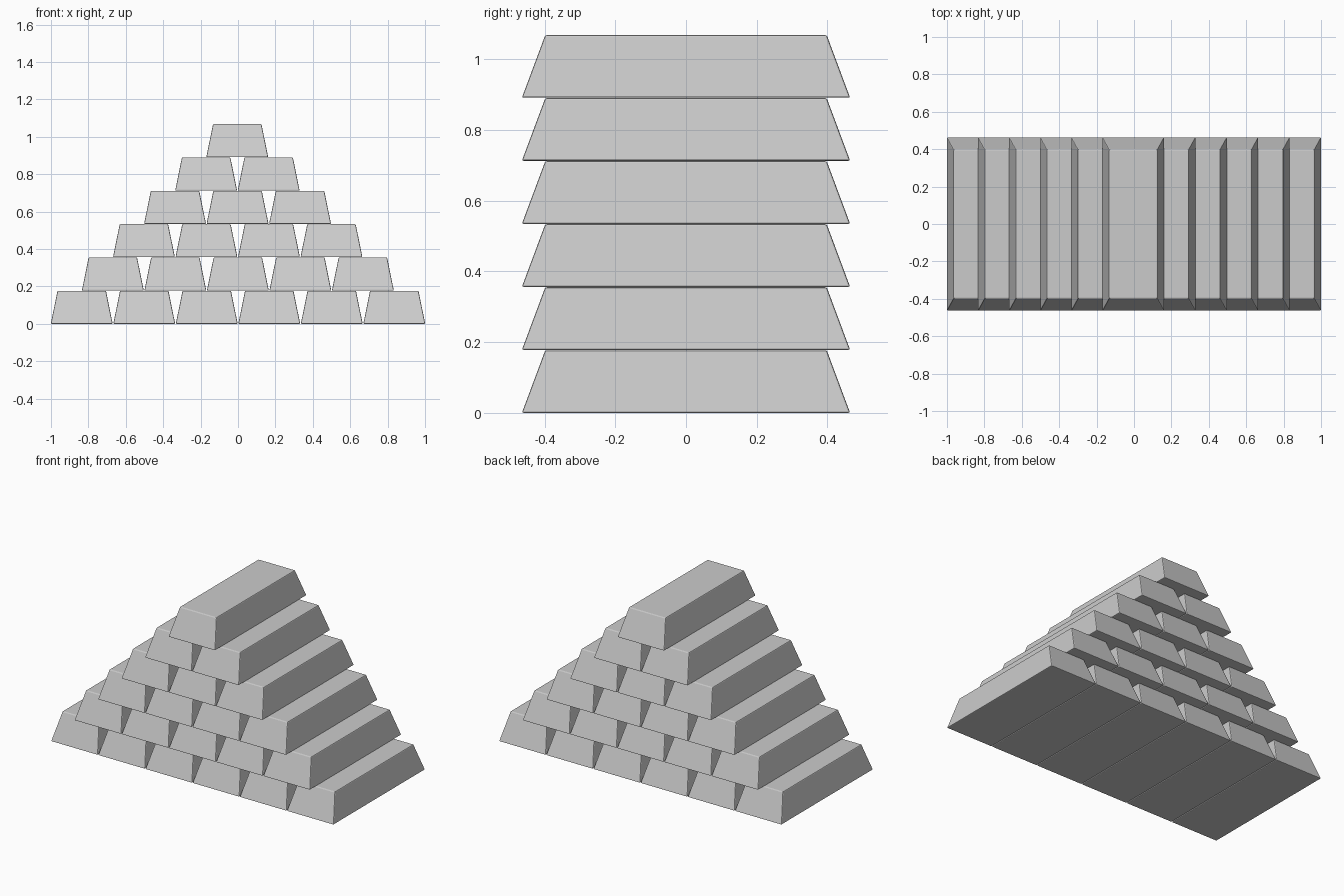
import bpy, bmesh

if "Cube" in bpy.data.objects:
    bpy.data.objects.remove(bpy.data.objects["Cube"])

ROWS = 6
PITCH_X, PITCH_Z = 0.3342, 0.1782
BASE = (0.331, 0.928)
TOP = (0.259, 0.796)
HEIGHT = 0.177


def make_ingot_mesh():
    # Tapered bar: cube with a smaller top face and slim chamfered edges
    bm = bmesh.new()
    bmesh.ops.create_cube(bm, size=1.0)
    for v in bm.verts:
        w, d = TOP if v.co.z > 0 else BASE
        v.co.x *= w
        v.co.y *= d
        v.co.z = HEIGHT if v.co.z > 0 else 0.0
    bmesh.ops.bevel(bm, geom=bm.edges[:], offset=0.005, segments=2,
                    profile=0.5, affect='EDGES')
    mesh = bpy.data.meshes.new("ingot")
    bm.to_mesh(mesh)
    bm.free()
    return mesh


ingot = make_ingot_mesh()

# Stacked rows, each with one bar fewer than the row below
for row in range(ROWS):
    count = ROWS - row
    for i in range(count):
        bar = bpy.data.objects.new(f"ingot_row{row + 1}_{i + 1}", ingot)
        x = (i - (count - 1) / 2) * PITCH_X - 0.0008 * row
        bar.location = (x, 0, row * PITCH_Z)
        bpy.context.collection.objects.link(bar)
